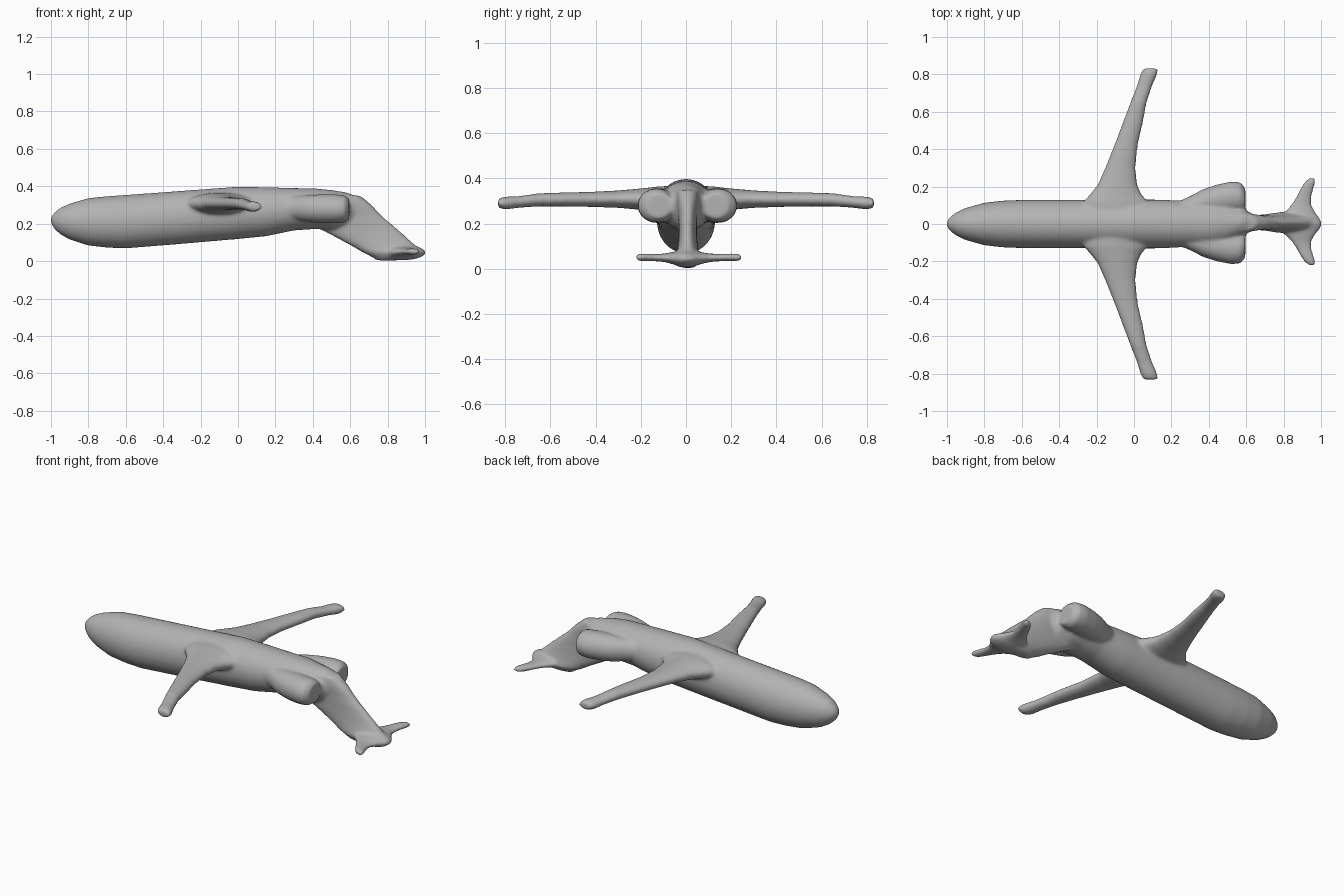
import bpy, bmesh, math
from mathutils import Vector

cube = bpy.data.objects.get("Cube")
if cube:
    bpy.data.objects.remove(cube, do_unlink=True)

grey = bpy.data.materials.new("plain grey")
grey.use_nodes = True
grey.diffuse_color = (0.45, 0.45, 0.45, 1)
grey.node_tree.nodes["Principled BSDF"].inputs["Base Color"].default_value = (0.45, 0.45, 0.45, 1)

SIDES = 32
bm = bmesh.new()


def loft(sections, power=1.0):
    """Closed tube through elliptical sections (centre, half axis a, half axis b)."""
    rings = []
    for c, a, b in sections:
        ring = []
        for i in range(SIDES):
            t = 2 * math.pi * i / SIDES
            u, v = math.cos(t), math.sin(t)
            u = math.copysign(abs(u) ** power, u)
            v = math.copysign(abs(v) ** power, v)
            ring.append(bm.verts.new(Vector(c) + Vector(a) * u + Vector(b) * v))
        rings.append(ring)
    faces = [bm.faces.new(rings[0][::-1]), bm.faces.new(rings[-1])]
    for r, s in zip(rings, rings[1:]):
        for i in range(SIDES):
            j = (i + 1) % SIDES
            faces.append(bm.faces.new((r[i], r[j], s[j], s[i])))
    bmesh.ops.recalc_face_normals(bm, faces=faces)


def along_x(rows, y=0.0):
    # rows: x, bottom z, top z, half width, sideways centre
    loft([((x, y + cy, (lo + hi) / 2), (0, w, 0), (0, 0, (hi - lo) / 2))
          for x, lo, hi, w, cy in rows])


def along_y(rows, side, reach=1.0):
    # rows: distance from the middle, front x, rear x, bottom z, top z
    loft([(((f + r) / 2, side * d * reach, (lo + hi) / 2),
           ((r - f) / 2, 0, 0), (0, 0, (hi - lo) / 2))
          for d, f, r, lo, hi in rows])


# Fuselage
along_x([(-1.00, .205, .235, .015, 0), (-.985, .175, .257, .036, 0),
         (-.95, .143, .285, .063, 0), (-.90, .115, .308, .086, 0),
         (-.80, .083, .337, .114, 0), (-.70, .072, .347, .125, 0),
         (-.60, .068, .354, .129, 0), (-.30, .092, .376, .129, 0),
         (0, .118, .398, .132, 0), (.15, .133, .395, .130, 0),
         (.30, .164, .391, .122, 0), (.42, .172, .388, .12, 0),
         (.50, .165, .380, .105, 0), (.58, .18, .368, .075, .01),
         (.64, .22, .345, .04, .01)])

# Wings with flared roots
for side in (1, -1):
    along_y([(0, -.27, .09, .25, .37), (.12, -.27, .075, .25, .365),
             (.16, -.235, .04, .255, .36), (.21, -.195, .018, .262, .355),
             (.30, -.155, .008, .27, .347), (.42, -.107, .02, .274, .341),
             (.55, -.058, .05, .276, .338), (.65, -.02, .068, .276, .335),
             (.74, .015, .098, .27, .322), (.80, .033, .125, .262, .32),
             (.832, .05, .128, .27, .312)], side)

# Rear engine pods
for side, grow in ((1, 1.04), (-1, .95)):
    along_x([(x, lo, hi, w, side * cy * grow) for x, lo, hi, w, cy in (
        (.22, .24, .33, .03, .08), (.30, .225, .345, .05, .095),
        (.37, .21, .352, .07, .112), (.44, .203, .357, .08, .125),
        (.52, .203, .357, .085, .137), (.57, .207, .352, .08, .138),
        (.595, .225, .335, .06, .125))])

# Swept tail fin: z, front x, rear x, half thickness
loft([(((f + r) / 2, .008, z), ((r - f) / 2, 0, 0), (0, t, 0)) for z, f, r, t in (
    (.35, .46, .655, .05), (.30, .43, .715, .05), (.24, .41, .772, .043),
    (.17, .44, .855, .040), (.12, .535, .91, .042), (.08, .61, .955, .048),
    (.045, .67, .985, .058), (.02, .72, .93, .045), (.004, .74, .86, .025))], 0.9)

# Tailplane
for side, reach in ((1, 1.04), (-1, .94)):
    along_y([(0, .74, 1.005, .004, .09), (.03, .76, .995, .008, .08),
             (.06, .805, .97, .02, .075), (.10, .84, .948, .03, .068),
             (.14, .867, .95, .033, .066), (.18, .888, .96, .034, .068),
             (.215, .91, .972, .034, .068), (.237, .935, .972, .038, .062)], side, reach)

mesh = bpy.data.meshes.new("airframe")
bm.to_mesh(mesh)
bm.free()
mesh.materials.append(grey)
airframe = bpy.data.objects.new("airframe", mesh)
bpy.context.collection.objects.link(airframe)

# Fuse the parts into one skin and soften the joints
fuse = airframe.modifiers.new("fuse", 'REMESH')
fuse.mode = 'VOXEL'
fuse.voxel_size = 0.009
fuse.use_smooth_shade = True
soften = airframe.modifiers.new("soften", 'SMOOTH')
soften.factor = 0.5
soften.iterations = 9
